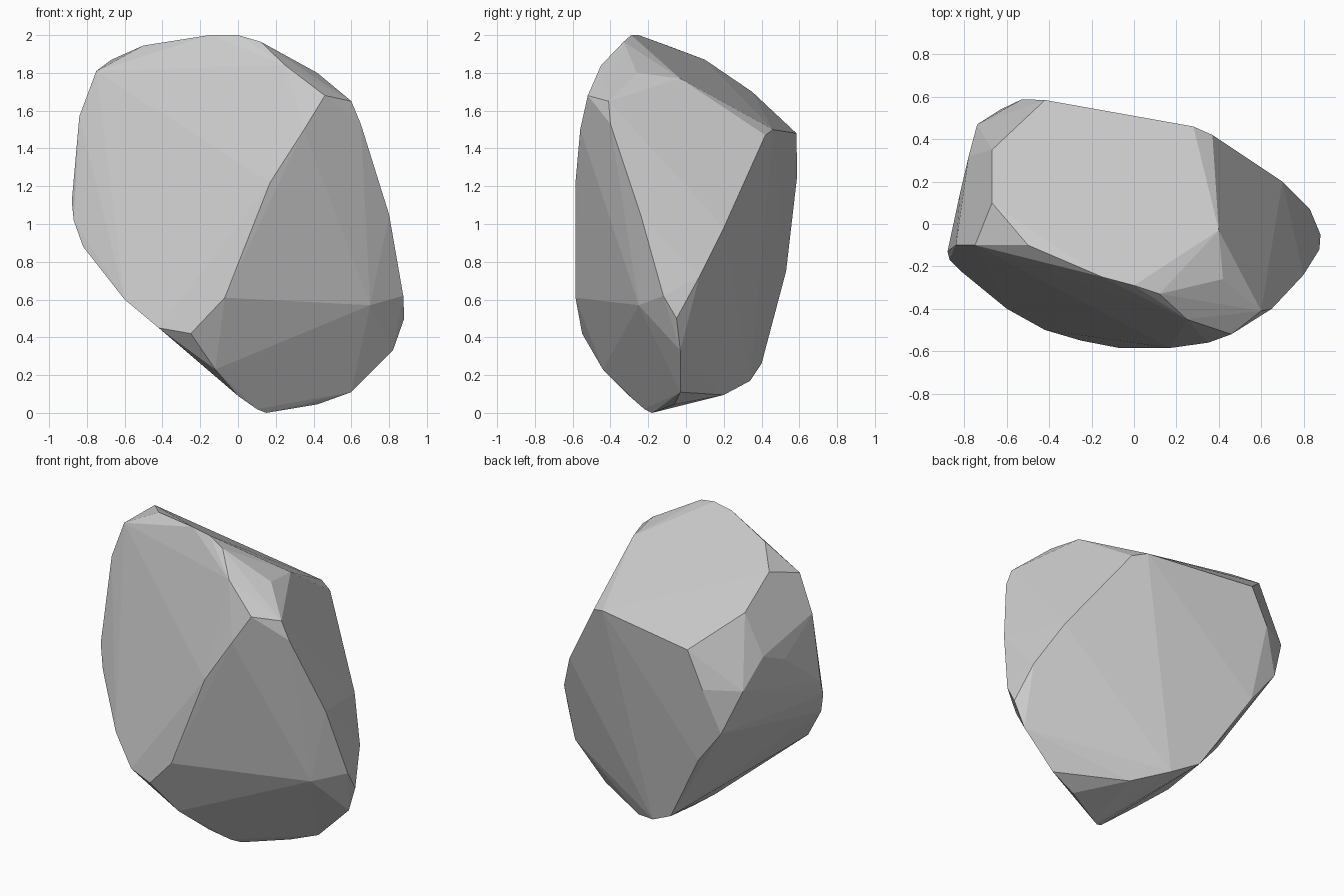
import bpy, bmesh

# Corner points of the faceted boulder, grouped by region
crown = [(-.15, -.25, 2), (0, -.29, 2), (.12, -.33, 1.965), (-.5, -.1, 1.945),
         (-.67, .1, 1.87), (-.75, -.1, 1.81), (-.67, .35, 1.70), (.40, -.03, 1.77),
         (.42, -.26, 1.8)]
shoulder = [(.25, -.45, 1.84), (.46, -.52, 1.68), (.60, -.41, 1.65), (.65, -.40, 1.53),
            (.47, -.1, 1.68), (.37, .42, 1.47), (.28, .46, 1.5), (-.42, .585, 1.48),
            (-.53, .588, 1.25)]
front = [(.35, -.56, 1.5), (.17, -.585, 1.22), (-.07, -.585, .61), (-.25, -.55, .42),
         (-.42, -.5, .45), (-.6, -.4, .6), (-.82, -.22, .88)]
left = [(-.87, -.17, 1.02), (-.88, -.13, 1.12), (-.84, -.1, 1.57), (-.82, .15, 1.36),
        (-.78, .32, 1.43), (-.74, .47, 1.25), (-.63, .54, .97)]
right = [(.80, -.24, 1.05), (.875, -.12, .62), (.70, -.25, .57), (.88, -.05, .5),
         (.82, -.03, .33), (.70, .20, .98), (.83, .07, .72)]
base = [(.60, -.03, .11), (.42, -.06, .045), (.15, -.18, 0), (.1, -.22, .02),
        (0, -.3, .09), (-.12, -.44, .23), (.2, .2, .095), (0, .34, .17),
        (-.17, .4, .26), (-.46, .53, .75)]

# Wrap the corners in a convex skin
bm = bmesh.new()
for p in crown + shoulder + front + left + right + base:
    bm.verts.new(p)
bmesh.ops.convex_hull(bm, input=bm.verts)
loose = [v for v in bm.verts if not v.link_faces]
bmesh.ops.delete(bm, geom=loose, context='VERTS')

# Merge nearly coplanar triangles into broad flat facets
bmesh.ops.dissolve_limit(bm, angle_limit=0.05, verts=bm.verts, edges=bm.edges)
bmesh.ops.recalc_face_normals(bm, faces=bm.faces)

mesh = bpy.data.meshes.new("boulder")
bm.to_mesh(mesh)
bm.free()
boulder = bpy.data.objects.new("boulder", mesh)
bpy.context.collection.objects.link(boulder)
